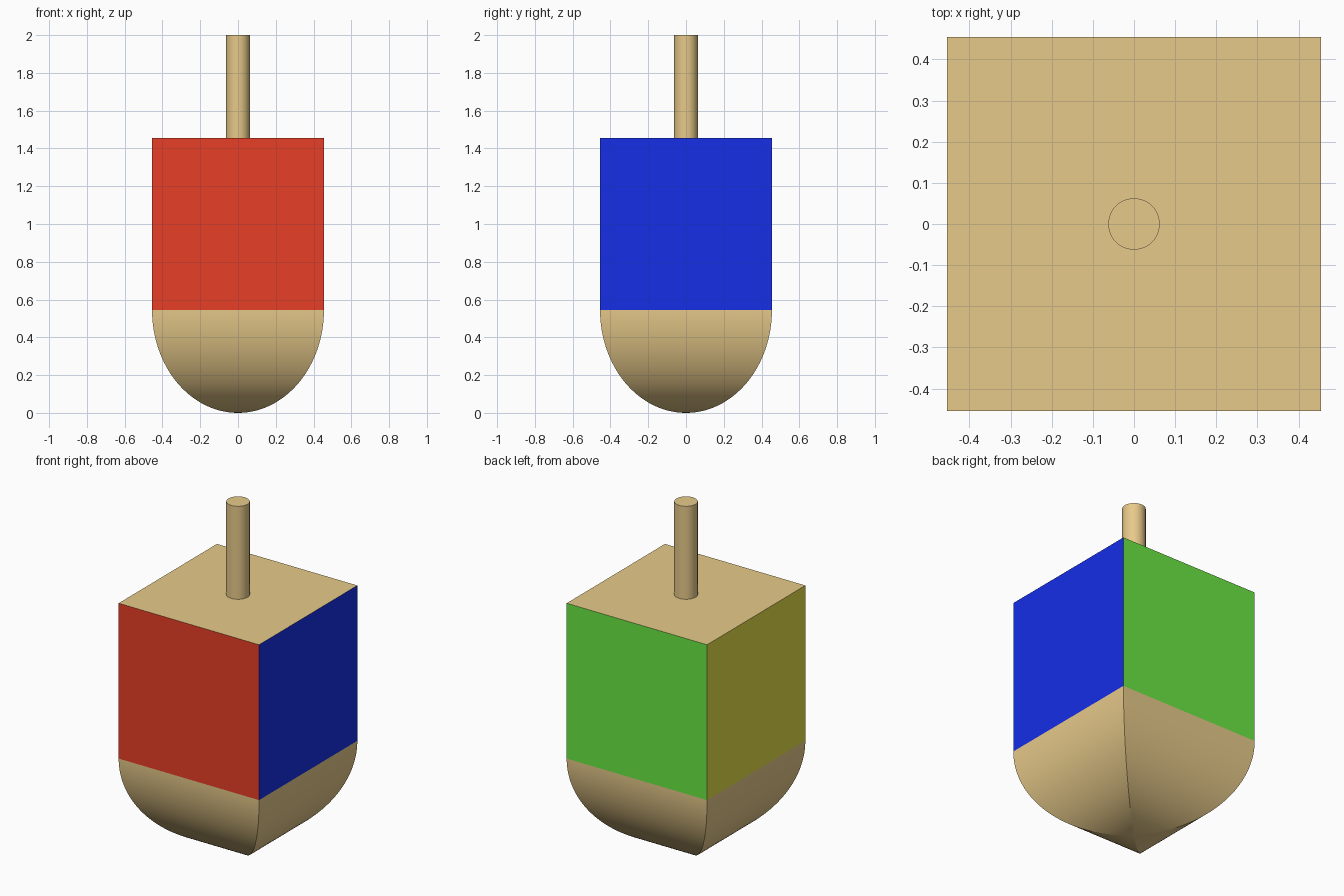
import bpy, bmesh, math

if "Cube" in bpy.data.objects:
    bpy.data.objects.remove(bpy.data.objects["Cube"])

HALF, Z0, Z1, TOP = 0.455, 0.545, 1.455, 2.0


def material(name, r, g, b):
    lin = [((c / 255 + 0.055) / 1.055) ** 2.4 for c in (r, g, b)]
    m = bpy.data.materials.new(name)
    m.diffuse_color = (*lin, 1)
    m.use_nodes = True
    m.node_tree.nodes["Principled BSDF"].inputs["Base Color"].default_value = m.diffuse_color
    return m


wood = material("wood", 231, 202, 138)
red = material("red", 231, 62, 39)
blue = material("blue", 22, 46, 231)
green = material("green", 106, 231, 68)
yellow = material("yellow", 229, 223, 74)


def make_object(name, bm, mats):
    bmesh.ops.recalc_face_normals(bm, faces=bm.faces[:])
    mesh = bpy.data.meshes.new(name)
    bm.to_mesh(mesh)
    bm.free()
    ob = bpy.data.objects.new(name, mesh)
    bpy.context.collection.objects.link(ob)
    for m in mats:
        mesh.materials.append(m)
    return ob


# Square body: each side coloured by the direction it faces
bm = bmesh.new()
bmesh.ops.create_cube(bm, size=2 * HALF)
bmesh.ops.translate(bm, verts=bm.verts[:], vec=(0, 0, (Z0 + Z1) / 2))
bm.normal_update()
for f in bm.faces:
    n = f.normal
    if abs(n.z) < 0.5:
        if abs(n.y) > 0.5:
            f.material_index = 1 if n.y < 0 else 3
        else:
            f.material_index = 2 if n.x > 0 else 4
# Open underside, closed by the rounded tip
bottom = [f for f in bm.faces if f.normal.z < -0.5]
bmesh.ops.delete(bm, geom=bottom, context='FACES_ONLY')
make_object("square_body", bm, [wood, red, blue, green, yellow])

# Rounded tip: square sections shrinking along an elliptical profile
bm = bmesh.new()
STEPS = 48
rings = []
for i in range(STEPS):
    a = i / STEPS * math.pi / 2
    w, z = HALF * math.cos(a), Z0 - Z0 * math.sin(a)
    rings.append([bm.verts.new((sx * w, sy * w, z))
                  for sx, sy in ((-1, -1), (1, -1), (1, 1), (-1, 1))])
for up, low in zip(rings, rings[1:]):
    for k in range(4):
        j = (k + 1) % 4
        bm.faces.new((up[k], low[k], low[j], up[j]))
point = bm.verts.new((0, 0, 0))
for k in range(4):
    bm.faces.new((rings[-1][k], point, rings[-1][(k + 1) % 4]))
# Smooth down each side, crisp along the four corner curves
for f in bm.faces:
    f.smooth = True
for e in bm.edges:
    e.smooth = abs(e.verts[0].co.z - e.verts[1].co.z) < 1e-6
make_object("rounded_tip", bm, [wood])

# Round spinning stem
bm = bmesh.new()
bmesh.ops.create_cone(bm, cap_ends=True, segments=48, radius1=0.0625,
                      radius2=0.0625, depth=TOP - Z1)
bmesh.ops.translate(bm, verts=bm.verts[:], vec=(0, 0, (TOP + Z1) / 2))
stem = make_object("stem", bm, [wood])
bpy.ops.object.select_all(action='DESELECT')
stem.select_set(True)
bpy.context.view_layer.objects.active = stem
bpy.ops.object.shade_smooth_by_angle(angle=math.radians(30))
